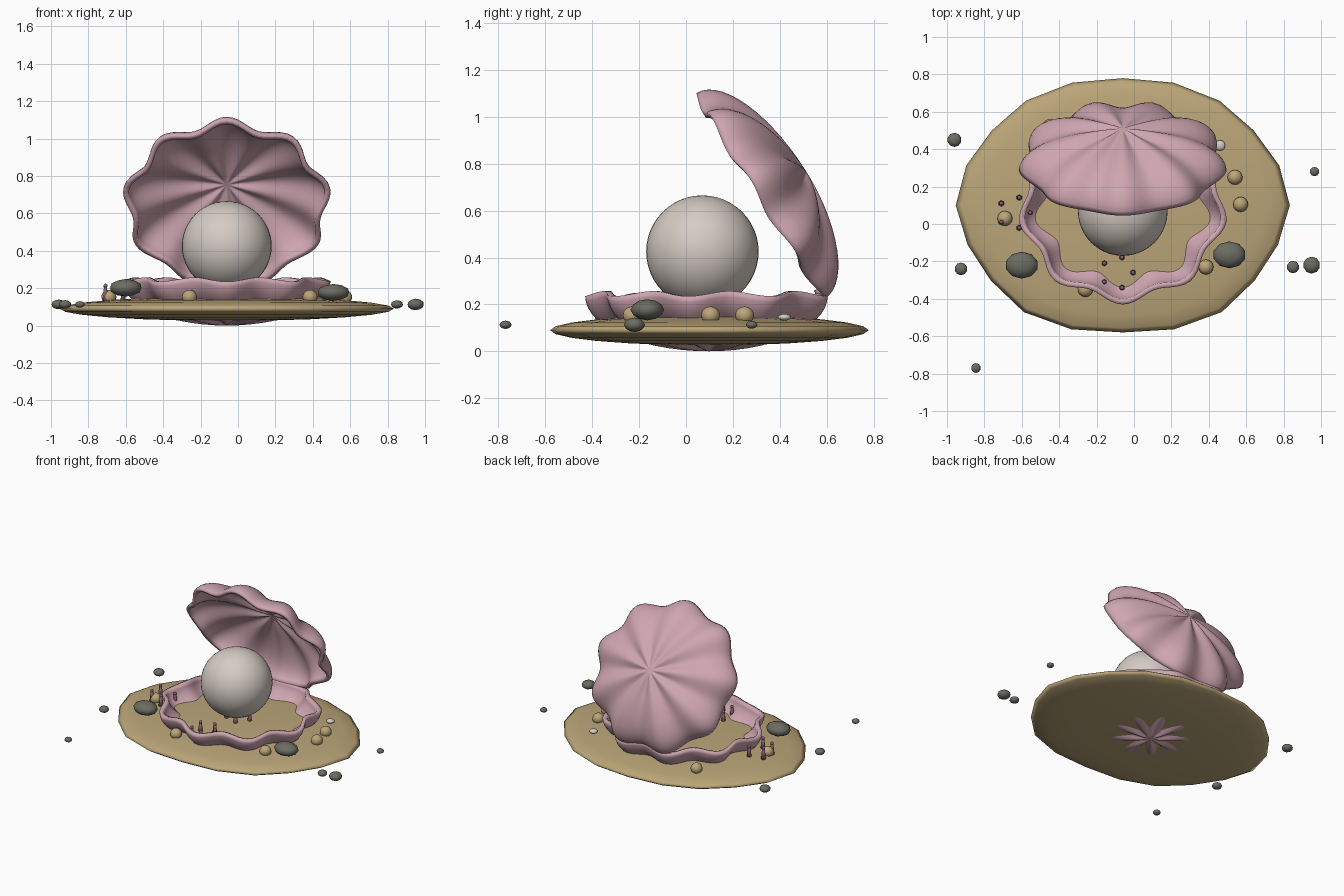
import bpy, bmesh, math
from mathutils import Matrix, Vector

if "Cube" in bpy.data.objects:
    bpy.data.objects.remove(bpy.data.objects["Cube"])

CX, CY = -0.06, 0.10          # centre of the sand bed and shell


def mat(name, rgb):
    m = bpy.data.materials.new(name)
    m.diffuse_color = (*rgb, 1)
    m.use_nodes = True
    m.node_tree.nodes["Principled BSDF"].inputs["Base Color"].default_value = m.diffuse_color
    return m


PINK = mat("shell_pink", (0.62, 0.38, 0.44))
SAND = mat("sand", (0.50, 0.38, 0.19))
PEARL = mat("pearl_white", (0.66, 0.60, 0.55))
ROCK = mat("rock_grey", (0.15, 0.15, 0.125))
MAUVE = mat("polyp_mauve", (0.25, 0.12, 0.16))


def make(name, bm, material):
    bmesh.ops.recalc_face_normals(bm, faces=bm.faces)
    for f in bm.faces:
        f.smooth = True
    me = bpy.data.meshes.new(name)
    bm.to_mesh(me)
    bm.free()
    me.materials.append(material)
    ob = bpy.data.objects.new(name, me)
    bpy.context.collection.objects.link(ob)
    return ob


def place(loc, size):
    return Matrix.Translation(loc) @ Matrix.Diagonal((*size, 1))


def ball(name, loc, size, material, seg=24, rings=16):
    bm = bmesh.new()
    bmesh.ops.create_uvsphere(bm, u_segments=seg, v_segments=rings, radius=1,
                              matrix=place(loc, size))
    return make(name, bm, material)


def stone(name, loc, size, material, detail=2):
    bm = bmesh.new()
    bmesh.ops.create_icosphere(bm, subdivisions=detail, radius=1,
                               matrix=place(loc, size))
    return make(name, bm, material)


# Fluted bowl with nine lobes; one lobe points to the front
def shell(name, depth, thick=0.03, lobes=9, seg=108, rings=14):
    def point(r, t, u, d, k):
        wave = math.cos(lobes * (t + math.pi / 2))
        s = math.sin(u)
        flute = 1 + 0.05 * wave
        lift = 0.011 * (1 - wave) * min(1, s / 0.25)
        return Vector((CX + (0.535 - k) * flute * s * math.cos(t),
                       CY + (0.505 - k) * flute * s * math.sin(t),
                       depth - d * math.cos(u) + lift))
    bm = bmesh.new()
    # outer wall going up, then inner wall going back down
    rows = [(i / rings * math.pi / 2, depth, 0) for i in range(1, rings + 1)]
    rows += [(u, depth - thick, thick) for u, _, _ in reversed(rows)]
    loops = []
    for u, d, k in rows:
        loops.append([bm.verts.new(point(1, 2 * math.pi * j / seg, u, d, k))
                      for j in range(seg)])
    for a, b in zip(loops, loops[1:]):
        for j in range(seg):
            n = (j + 1) % seg
            bm.faces.new((a[j], a[n], b[n], b[j]))
    for loop, z in ((loops[0], 0), (loops[-1], thick)):
        pole = bm.verts.new((CX, CY, z))
        for j in range(seg):
            bm.faces.new((loop[j], loop[(j + 1) % seg], pole))
    return make(name, bm, PINK)


# Sand bed: flat lens with a slightly uneven twenty-sided rim
bed = ball("sand_bed", (0, 0, 0), (0.88, 0.69, 0.065), SAND, 20, 12)
for v in bed.data.vertices:
    a = math.atan2(v.co.y / 0.69, v.co.x / 0.88)
    s = 1 + 0.015 * math.cos(6 * a) + 0.012 * math.sin(2 * a) * math.cos(3 * a)
    v.co = Vector((CX + v.co.x * s, CY + v.co.y * s, 0.09 + v.co.z))

# Two shell halves; the upper is flipped and swung open about the hinge
shell("lower_shell", 0.235)
upper = shell("upper_shell", 0.22)
hinge = Vector((0, 0.58, 0.245))
flip = Matrix.Translation((0, 0, 0.465)) @ Matrix.Diagonal((1, 1, -1, 1))
swing = (Matrix.Translation(hinge) @ Matrix.Rotation(math.radians(-58), 4, 'X')
         @ Matrix.Translation(-hinge))
upper.data.transform(swing @ flip)
upper.data.flip_normals()

# Pearl
ball("pearl", (CX, 0.07, 0.425), (0.24, 0.24, 0.24), PEARL, 40, 24)

# Large rocks on the bed
stone("large_rock_left", (-0.60, -0.22, 0.202), (0.088, 0.072, 0.047), ROCK)
stone("large_rock_right", (0.51, -0.165, 0.177), (0.088, 0.072, 0.045), ROCK)

# Small rocks scattered around the bed
for i, (x, y, r) in enumerate([(-0.96, 0.45, 0.038), (-0.925, -0.24, 0.034),
                               (-0.845, -0.77, 0.026), (0.85, -0.23, 0.033),
                               (0.95, -0.22, 0.045), (0.965, 0.28, 0.025)]):
    stone(f"small_rock_{i}", (x, y, 0.113), (r, r, r * 0.68), ROCK)

# Round sand-coloured pebbles
for i, (x, y) in enumerate([(-0.69, 0.03), (0.54, 0.25), (0.57, 0.105),
                            (0.385, -0.23), (-0.26, -0.35), (-0.45, 0.52)]):
    ball(f"pebble_{i}", (x, y, 0.153), (0.04, 0.04, 0.038), SAND, 16, 10)

# Flat pale pebble
ball("pale_pebble", (0.46, 0.42, 0.145), (0.028, 0.028, 0.014), PEARL, 16, 8)

# Rings of five tapered polyps
for g, (x, y) in enumerate([(-0.64, 0.06), (-0.09, -0.26), (-0.06, 0.10)]):
    bm = bmesh.new()
    for k in range(5):
        a = math.radians(72 * k)
        at = Matrix.Translation((x + 0.085 * math.cos(a),
                                 y + 0.085 * math.sin(a), 0))
        bmesh.ops.create_cone(bm, cap_ends=True, segments=6,
                              radius1=0.017, radius2=0.009, depth=0.08,
                              matrix=at @ Matrix.Translation((0, 0, 0.17)))
        bmesh.ops.create_icosphere(bm, subdivisions=1, radius=0.013,
                                   matrix=at @ Matrix.Translation((0, 0, 0.212)))
    make(f"polyp_group_{g}", bm, MAUVE)
